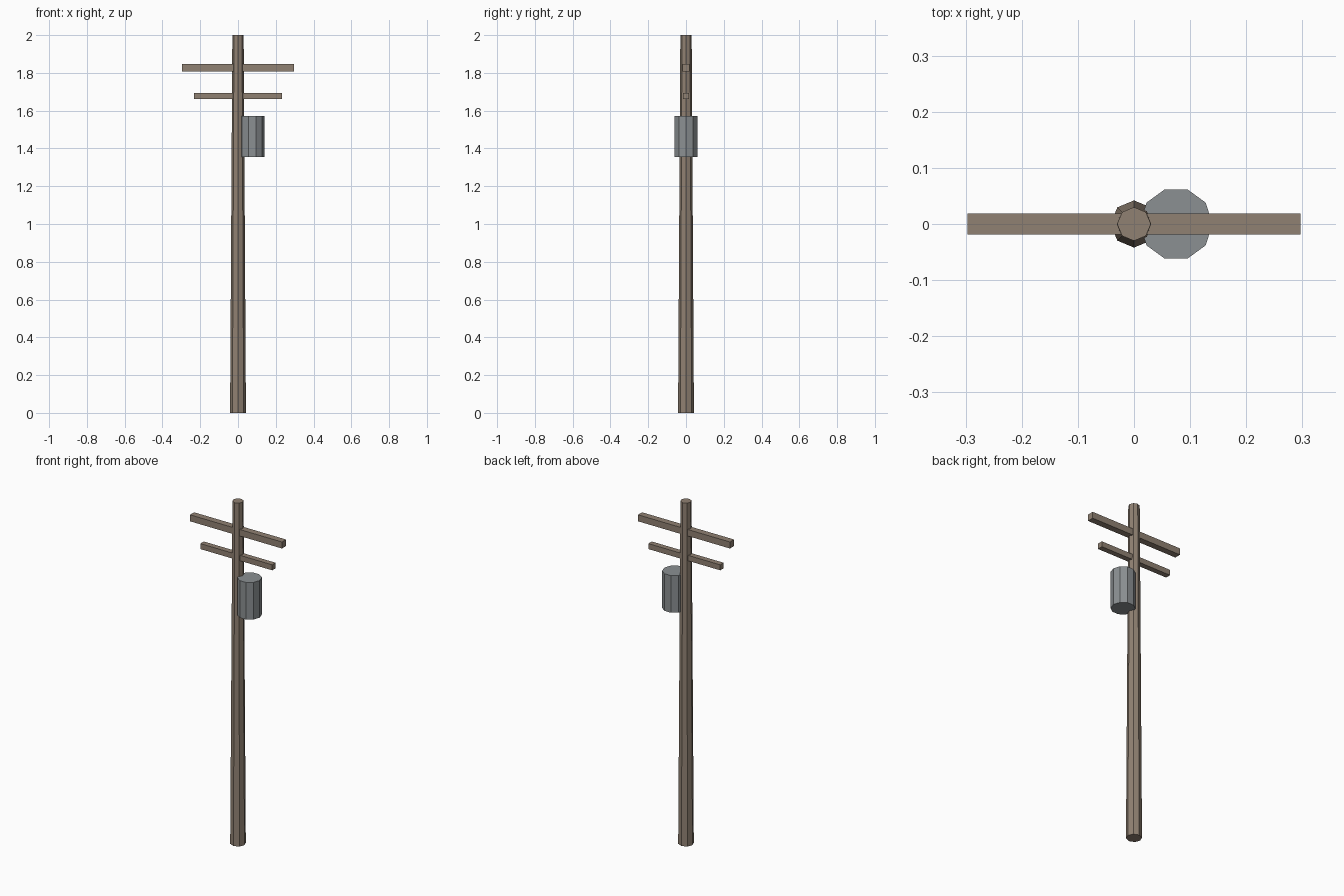
import bpy
import math

if "Cube" in bpy.data.objects:
    bpy.data.objects.remove(bpy.data.objects["Cube"], do_unlink=True)


def make_material(name, rgb):
    mat = bpy.data.materials.new(name)
    mat.use_nodes = True
    colour = (*rgb, 1.0)
    mat.diffuse_color = colour
    mat.node_tree.nodes["Principled BSDF"].inputs["Base Color"].default_value = colour
    return mat


def finish(name, mat):
    obj = bpy.context.object
    obj.name = name
    obj.data.name = name
    obj.data.materials.append(mat)
    bpy.ops.object.transform_apply(location=False, rotation=True, scale=True)
    return obj


def add_prism(name, mat, sides, bottom_radius, top_radius, x, z_low, z_high):
    # Turned so that one corner points along +x
    bpy.ops.mesh.primitive_cone_add(
        vertices=sides, radius1=bottom_radius, radius2=top_radius,
        depth=z_high - z_low, location=(x, 0, (z_low + z_high) / 2),
        rotation=(0, 0, math.pi / 2))
    return finish(name, mat)


def add_arm(name, mat, length, thickness, z):
    bpy.ops.mesh.primitive_cube_add(size=1, location=(0, 0, z))
    bpy.context.object.scale = (length, thickness, thickness)
    return finish(name, mat)


wood = make_material("weathered wood", (0.28, 0.22, 0.17))
metal = make_material("grey metal", (0.26, 0.28, 0.29))

# Tapered octagonal pole
add_prism("pole", wood, 8, 0.042, 0.03, 0, 0, 2)

# Square crossarms through the pole
add_arm("upper_crossarm", wood, 0.594, 0.038, 1.827)
add_arm("lower_crossarm", wood, 0.464, 0.032, 1.678)

# Ten-sided transformer can on the left side of the pole
add_prism("transformer", metal, 10, 0.065, 0.065, 0.075, 1.355, 1.572)
